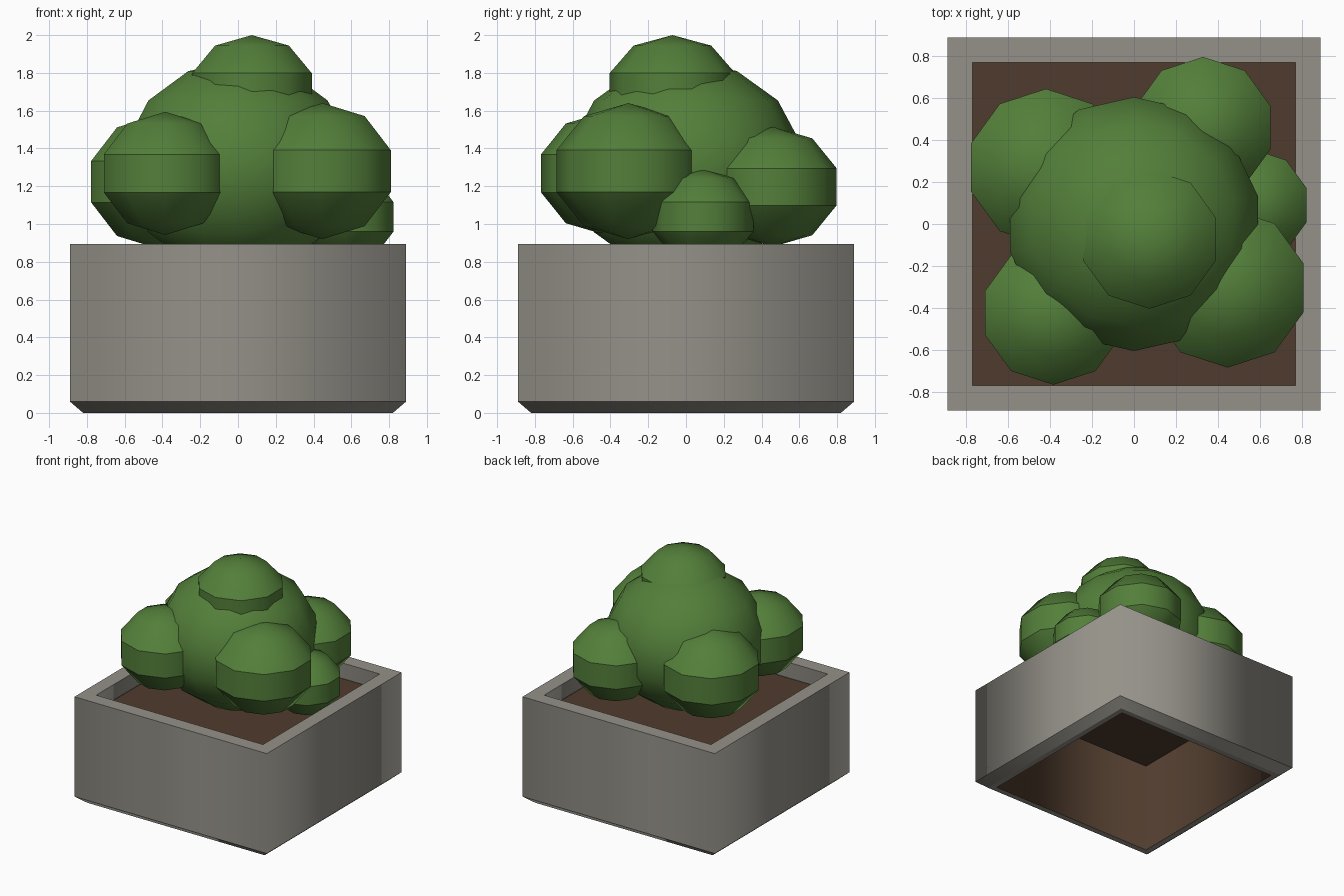
import bpy, bmesh, math
from mathutils import Matrix

if "Cube" in bpy.data.objects:
    bpy.data.objects.remove(bpy.data.objects["Cube"])


def material(name, rgb):
    m = bpy.data.materials.new(name)
    m.diffuse_color = (*rgb, 1)
    m.use_nodes = True
    m.node_tree.nodes["Principled BSDF"].inputs["Base Color"].default_value = m.diffuse_color
    return m


CONCRETE = material("concrete grey", (0.30, 0.285, 0.25))
SOIL = material("soil brown", (0.078, 0.044, 0.026))
LEAF = material("leaf green", (0.087, 0.213, 0.042))


def finish(name, bm, mat):
    me = bpy.data.meshes.new(name)
    bm.to_mesh(me)
    bm.free()
    me.materials.append(mat)
    ob = bpy.data.objects.new(name, me)
    bpy.context.collection.objects.link(ob)
    return ob


def square_loft(name, profile, mat, cap=False):
    """Join square rings given as (half width, z); ring edges stay sharp."""
    bm = bmesh.new()
    rings = [[bm.verts.new((sx * w, sy * w, z))
              for sx, sy in ((-1, -1), (1, -1), (1, 1), (-1, 1))]
             for w, z in profile]
    for a, b in zip(rings, rings[1:]):
        for i in range(4):
            j = (i + 1) % 4
            bm.faces.new((a[i], a[j], b[j], b[i]))
    if cap:
        bm.faces.new(rings[-1])
    for f in bm.faces:
        f.smooth = True
    for r in rings:
        for i in range(4):
            e = bm.edges.get((r[i], r[(i + 1) % 4]))
            if e:
                e.smooth = False
    return finish(name, bm, mat)


def leaf_ball(name, centre, radius, height, segments, rings):
    """Low-poly squashed ball with creases above and below its middle band."""
    bm = bmesh.new()
    bmesh.ops.create_uvsphere(bm, u_segments=segments, v_segments=rings, radius=1)
    for f in bm.faces:
        f.smooth = True
    if rings == 5:
        for e in bm.edges:
            a, b = (v.co.z for v in e.verts)
            if abs(a - b) < 1e-4 and abs(a) < 0.5:
                e.smooth = False
    bmesh.ops.transform(
        bm, verts=bm.verts,
        matrix=Matrix.Translation(centre) @ Matrix.Diagonal((radius, radius, height, 1)))
    return finish(name, bm, LEAF)


# Planter: underside ring, chamfer, outer wall, rim, inner lip
SOIL_Z = 0.765
square_loft("planter", [(0.77, 0), (0.82, 0), (0.89, 0.06), (0.89, 0.895),
                        (0.772, 0.895), (0.772, SOIL_Z)], CONCRETE)

# Soil block, open underneath
square_loft("soil", [(0.77, 0.0), (0.77, SOIL_Z)], SOIL, cap=True)

# Foliage
leaf_ball("main_foliage", (0, 0, 1.305), 0.622, 0.56, 14, 7)
for name, centre, r, h in (
    ("top_foliage", (0.074, -0.072, 1.708), 0.35, 0.292),
    ("front_left_foliage", (-0.385, -0.425, 1.268), 0.36, 0.326),
    ("front_right_foliage", (0.447, -0.305, 1.28), 0.40, 0.36),
    ("back_left_foliage", (-0.42, 0.27, 1.224), 0.395, 0.355),
    ("back_right_foliage", (0.33, 0.46, 1.197), 0.355, 0.317),
    ("side_foliage", (0.57, 0.09, 1.038), 0.28, 0.252),
):
    leaf_ball(name, centre, r, h, 10, 5)
